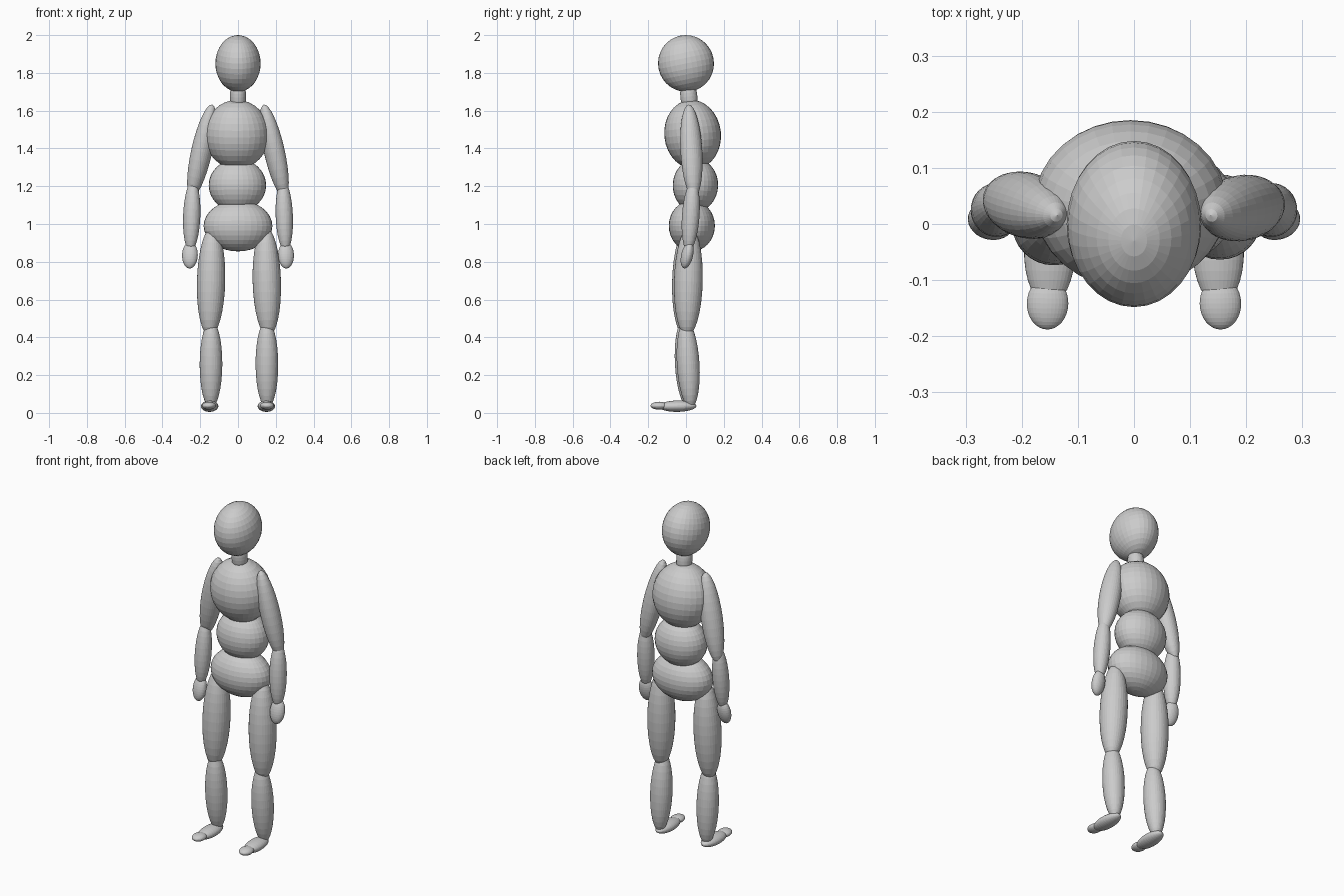
import bpy, bmesh
from mathutils import Vector, Matrix

if "Cube" in bpy.data.objects:
    bpy.data.objects.remove(bpy.data.objects["Cube"])

grey = bpy.data.materials.new("plain grey")
grey.diffuse_color = (0.6, 0.6, 0.6, 1)
grey.use_nodes = True
grey.node_tree.nodes["Principled BSDF"].inputs["Base Color"].default_value = grey.diffuse_color


def ellipsoid(name, a, b, rx, ry):
    """Flat-shaded ellipsoid whose long axis runs from point a to point b."""
    a, b = Vector(a), Vector(b)
    axis = b - a
    rot = Vector((0, 0, 1)).rotation_difference(axis.normalized())
    bm = bmesh.new()
    bmesh.ops.create_uvsphere(bm, u_segments=32, v_segments=16, radius=1.0)
    scale = Matrix.Diagonal((rx, ry, axis.length / 2, 1))
    bm.transform(Matrix.Translation((a + b) / 2) @ rot.to_matrix().to_4x4() @ scale)
    mesh = bpy.data.meshes.new(name)
    bm.to_mesh(mesh)
    bm.free()
    mesh.materials.append(grey)
    obj = bpy.data.objects.new(name, mesh)
    bpy.context.collection.objects.link(obj)


# head, neck and trunk
ellipsoid("head", (0, 0.03, 1.703), (0, -0.03, 1.997), 0.12, 0.148)
ellipsoid("neck", (0, 0.025, 1.58), (0, 0.005, 1.77), 0.043, 0.045)
ellipsoid("chest", (-0.006, 0.055, 1.292), (-0.006, 0.015, 1.656), 0.172, 0.15)
ellipsoid("abdomen", (-0.003, 0.045, 1.065), (-0.003, 0.055, 1.345), 0.152, 0.12)
ellipsoid("pelvis", (0, 0.03, 0.855), (0, 0.032, 1.125), 0.182, 0.122)

# limbs: s = -1 is the figure's right side, s = 1 its left side
for s, side in ((-1, "right"), (1, "left")):
    dx = 0.0 if s < 0 else 0.01    # the figure's left leg stands slightly wider
    dy = 0.0 if s < 0 else 0.01    # and slightly further back
    # arm
    ellipsoid(side + "_upper_arm", (s * 0.137, 0.015, 1.632),
              (s * 0.247, 0.052 - dy, 1.14), 0.054, 0.059)
    ellipsoid(side + "_forearm", (s * 0.238, 0.038, 1.23),
              (s * 0.252, 0.012, 0.855), 0.047, 0.045)
    ellipsoid(side + "_hand", (s * 0.253, 0.022, 0.905),
              (s * 0.256, -0.01, 0.765), 0.042, 0.031)
    # leg
    ellipsoid(side + "_thigh", (s * (0.135 + dx), 0.01 + dy, 0.985),
              (s * (0.15 + dx), -0.005 + dy, 0.405), 0.076, 0.075)
    ellipsoid(side + "_shin", (s * (0.142 + dx), -0.012 + dy, 0.49),
              (s * (0.144 + dx), 0.015 + dy, 0.025), 0.06, 0.06)
    # foot and toes
    ellipsoid(side + "_foot", (s * 0.148, 0.055, 0.037),
              (s * 0.152, -0.145, 0.034), 0.046, 0.03)
    ellipsoid(side + "_toes", (s * 0.153, -0.095, 0.038),
              (s * 0.155, -0.188, 0.038), 0.037, 0.021)
